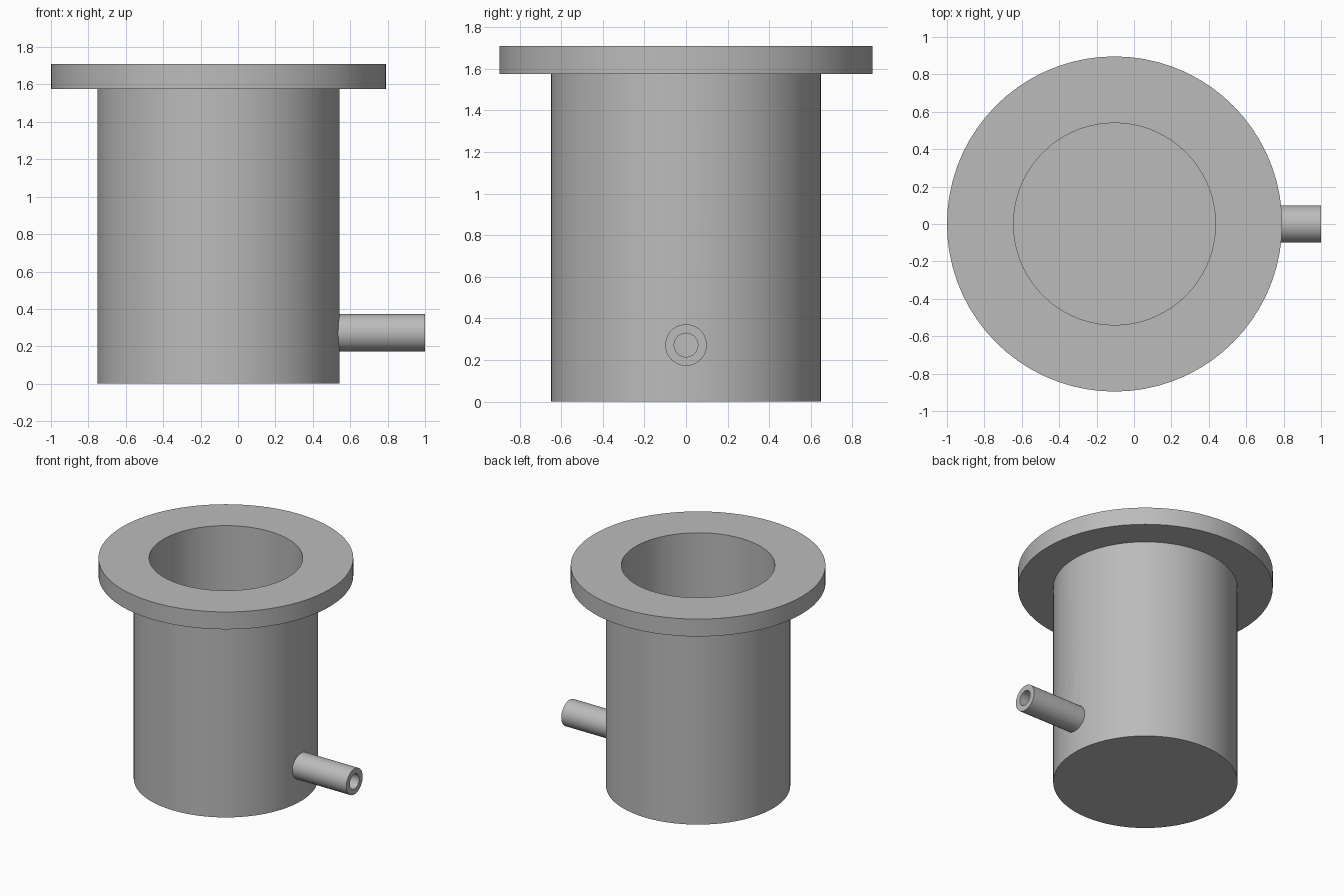
import bpy
import bmesh
from math import radians
from mathutils import Matrix, Vector

default_cube = bpy.data.objects.get("Cube")
if default_cube:
    bpy.data.objects.remove(default_cube, do_unlink=True)

AXIS_X = -0.104      # centre line of the vessel
HEIGHT = 1.71
FLANGE_BOTTOM = 1.575
FLANGE_R, BODY_R, BORE_R = 0.896, 0.648, 0.54
FLOOR = 0.11
SPOUT_Z, SPOUT_R, SPOUT_BORE_R = 0.272, 0.1, 0.057

grey = bpy.data.materials.new("plain grey")
grey.use_nodes = True
grey.diffuse_color = (0.5, 0.5, 0.5, 1)
grey.node_tree.nodes["Principled BSDF"].inputs["Base Color"].default_value = grey.diffuse_color


def lathe(name, profile, steps, matrix, closed=False):
    """Turn (radius, height) points around z, then place the result."""
    bm = bmesh.new()
    verts = [bm.verts.new((r, 0, z)) for r, z in profile]
    edges = [bm.edges.new(pair) for pair in zip(verts, verts[1:])]
    if closed:
        edges.append(bm.edges.new((verts[-1], verts[0])))
    bmesh.ops.spin(bm, geom=verts + edges, cent=(0, 0, 0), axis=(0, 0, 1),
                   angle=radians(360), steps=steps)
    bmesh.ops.remove_doubles(bm, verts=bm.verts, dist=0.0001)
    bmesh.ops.recalc_face_normals(bm, faces=bm.faces)
    bm.transform(matrix)
    mesh = bpy.data.meshes.new(name)
    bm.to_mesh(mesh)
    bm.free()
    mesh.materials.append(grey)
    obj = bpy.data.objects.new(name, mesh)
    bpy.context.collection.objects.link(obj)
    return obj


def smooth(obj):
    bpy.ops.object.select_all(action="DESELECT")
    obj.select_set(True)
    bpy.context.view_layer.objects.active = obj
    bpy.ops.object.shade_smooth_by_angle(angle=radians(30))


# Flanged vessel: floor, outer wall, flange, rim and bore in one profile
vessel = lathe("flanged_vessel", [
    (0, 0), (BODY_R, 0), (BODY_R, FLANGE_BOTTOM), (FLANGE_R, FLANGE_BOTTOM),
    (FLANGE_R, HEIGHT), (BORE_R, HEIGHT), (BORE_R, FLOOR), (0, FLOOR),
], 72, Matrix.Translation((AXIS_X, 0, 0)))

# Outlet spout along +x, seated inside the wall
along_x = Matrix.Translation((0, 0, SPOUT_Z)) @ Matrix.Rotation(radians(90), 4, "Y")
spout = lathe("outlet_spout", [
    (SPOUT_BORE_R, 0.49), (SPOUT_R, 0.49), (SPOUT_R, 1), (SPOUT_BORE_R, 1),
], 40, along_x, closed=True)

# Drain hole through the wall, in line with the spout
cutter = lathe("drain_cutter", [
    (0, 0.3), (SPOUT_BORE_R, 0.3), (SPOUT_BORE_R, 0.7), (0, 0.7),
], 40, along_x)
cutter.hide_render = True
hole = vessel.modifiers.new("drain hole", "BOOLEAN")
hole.operation = "DIFFERENCE"
hole.solver = "EXACT"
hole.object = cutter
bpy.context.view_layer.objects.active = vessel
bpy.ops.object.modifier_apply(modifier=hole.name)
bpy.data.objects.remove(cutter, do_unlink=True)

for part in (vessel, spout):
    smooth(part)
